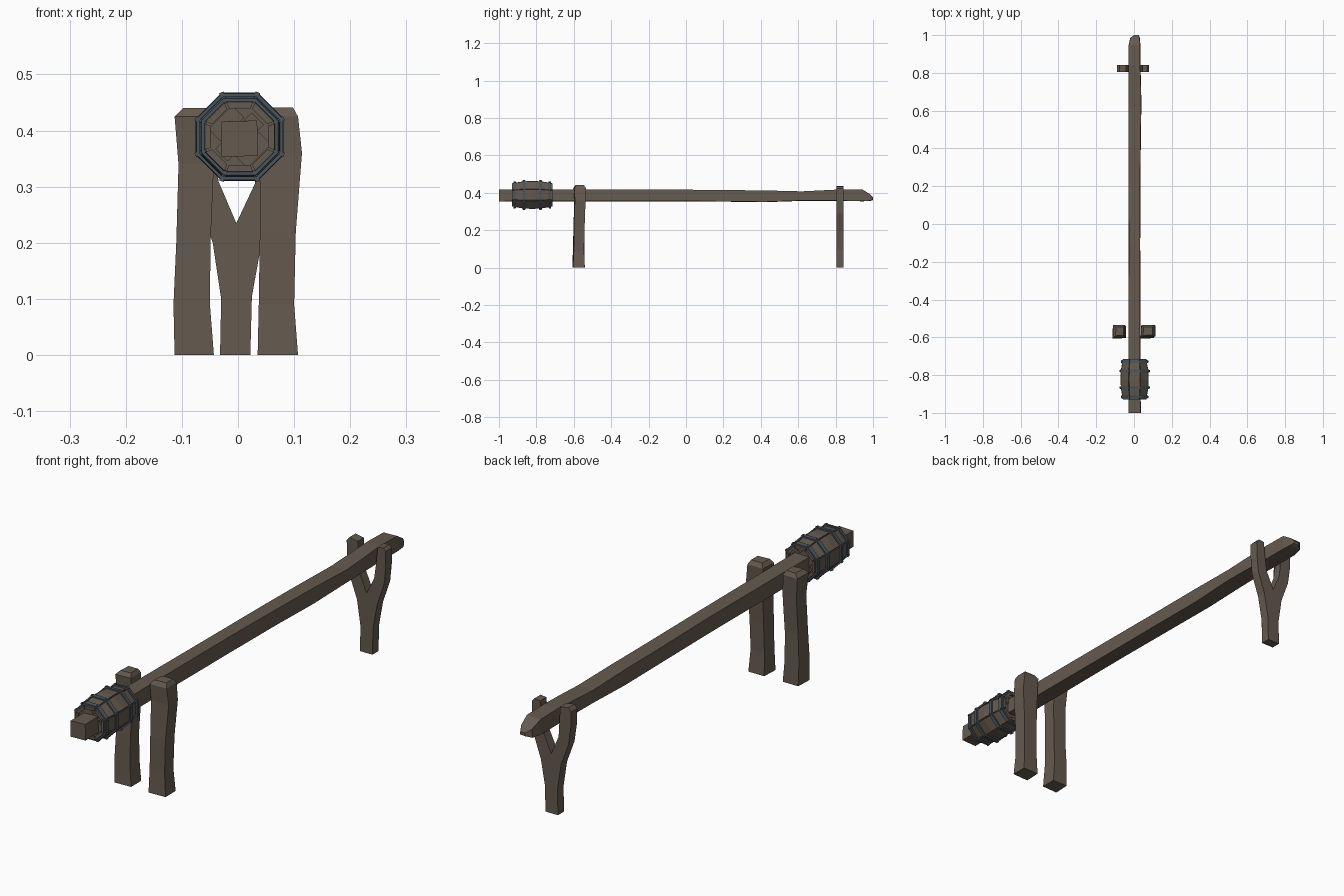
import bpy, bmesh, math
from mathutils import Vector

if "Cube" in bpy.data.objects:
    bpy.data.objects.remove(bpy.data.objects["Cube"])


def material(name, rgb):
    m = bpy.data.materials.new(name)
    m.diffuse_color = (*rgb, 1)
    m.use_nodes = True
    m.node_tree.nodes["Principled BSDF"].inputs["Base Color"].default_value = m.diffuse_color
    return m


WOOD = material("weathered wood", (0.130, 0.101, 0.077))
IRON = material("blue grey iron", (0.066, 0.090, 0.110))


def finish(name, bm, mat):
    bmesh.ops.recalc_face_normals(bm, faces=bm.faces)
    me = bpy.data.meshes.new(name)
    bm.to_mesh(me)
    bm.free()
    me.materials.append(mat)
    ob = bpy.data.objects.new(name, me)
    bpy.context.collection.objects.link(ob)
    return ob


def add_loft(bm, rings, closed=False):
    """Bridge rings of points; cap the ends, or close into a loop."""
    vs = [[bm.verts.new(p) for p in r] for r in rings]
    n = len(vs[0])
    pairs = list(zip(vs, vs[1:])) + ([(vs[-1], vs[0])] if closed else [])
    for a, b in pairs:
        for i in range(n):
            j = (i + 1) % n
            bm.faces.new((a[i], a[j], b[j], b[i]))
    if not closed:
        bm.faces.new(vs[0])
        bm.faces.new(vs[-1])


# Long beam with hewn, pointed back end: y, x0, x1, z0, z1
beam = [(-1.0, -.030, .036, .353, .418), (-.55, -.030, .034, .355, .419),
        (-.1, -.028, .033, .354, .418), (.2, -.030, .034, .353, .415),
        (.42, -.029, .036, .350, .413), (.62, -.030, .039, .357, .408),
        (.72, -.029, .038, .357, .413), (.84, -.029, .034, .356, .419),
        (.945, -.029, .034, .355, .417), (.985, -.020, .031, .356, .392),
        (1.0, .000, .024, .362, .376)]
bm = bmesh.new()
add_loft(bm, [[(a, y, c), (b, y, c + .002), (b - .002, y, d), (a + .001, y, d - .002)]
              for y, a, b, c, d in beam])
finish("long_beam", bm, WOOD)

# Pair of rough front posts: z, x0, x1, y0, y1
posts = {
    "left_post": [(0, -.113, -.043, -.607, -.541), (.09, -.115, -.050, -.605, -.543),
                  (.2, -.110, -.049, -.602, -.545), (.34, -.106, -.043, -.597, -.540),
                  (.425, -.113, -.047, -.603, -.536), (.440, -.098, -.055, -.592, -.545)],
    "right_post": [(0, .035, .107, -.607, -.541), (.09, .037, .100, -.603, -.545),
                   (.22, .039, .103, -.602, -.542), (.36, .039, .114, -.597, -.537),
                   (.425, .036, .107, -.600, -.535), (.441, .048, .098, -.590, -.545)]}
for name, rows in posts.items():
    bm = bmesh.new()
    add_loft(bm, [[(a, c, z), (b, c + .003, z), (b, d, z), (a + .003, d, z)]
                  for z, a, b, c, d in rows])
    finish(name, bm, WOOD)

# Forked back support cut from one outline (x, z)
fork = [(-.032, 0), (.022, 0), (.024, .1), (.042, .2), (.073, .29), (.080, .36), (.080, .422),
        (.070, .433), (.045, .430), (.038, .36), (.030, .305), (-.003, .235), (-.035, .31),
        (-.043, .36), (-.042, .430), (-.078, .436), (-.090, .422), (-.088, .36),
        (-.078, .29), (-.045, .2), (-.030, .1)]
bm = bmesh.new()
add_loft(bm, [[(x, y, z) for x, z in fork] for y in (.805, .843)])
bmesh.ops.triangulate(bm, faces=[f for f in bm.faces if len(f.verts) > 4])
finish("forked_support", bm, WOOD)

# Octagonal barrel around the front of the beam
CX, CY, CZ = .003, -.822, .389
HALF = .107


def apothem(y):
    """Bulging outside profile of the barrel."""
    return .075 - .013 * (abs(y - CY) / HALF) ** 2


def polar(r, ang, y):
    return Vector((CX + r * math.cos(ang), y, CZ + r * math.sin(ang)))


def octagon(ap, y):
    r = ap / math.cos(math.pi / 8)
    return [polar(r, math.pi / 8 + k * math.pi / 4, y) for k in range(8)]


# Staves, one per side, with narrow gaps
bm = bmesh.new()
half_ang = math.pi / 8 - .03
for k in range(8):
    mid = k * math.pi / 4
    rings = []
    for t in (-1, -.5, 0, .5, 1):
        y = CY + t * HALF
        o = apothem(y) / math.cos(half_ang)
        i = o - .012
        rings.append([polar(o, mid - half_ang, y), polar(o, mid + half_ang, y),
                      polar(i, mid + half_ang, y), polar(i, mid - half_ang, y)])
    add_loft(bm, rings)
finish("barrel_staves", bm, WOOD)

# Recessed core showing as both barrel heads
bm = bmesh.new()
add_loft(bm, [octagon(apothem(CY + t * HALF) - .005, CY + t * HALF)
              for t in (-.86, -.4, .4, .86)])
finish("barrel_core", bm, WOOD)

# Diagonal head boards on both ends
bm = bmesh.new()
for s in (-1, 1):
    for off, length in ((-.034, .030), (0, .046), (.034, .030)):
        rings = []
        for y in (CY + s * HALF * .84, CY + s * HALF * .91):
            ring = []
            for u, v in ((-1, -1), (1, -1), (1, 1), (-1, 1)):
                p, q = u * length, off + v * .0155
                c = math.sqrt(.5)
                ring.append((CX + c * (p - q), y, CZ + c * (p + q)))
            rings.append(ring)
        add_loft(bm, rings)
finish("barrel_head_boards", bm, WOOD)

# Iron hoops
bm = bmesh.new()
for d in (-.094, -.044, .044, .094):
    y0, y1 = CY + d - .007, CY + d + .007
    a0, a1 = apothem(y0), apothem(y1)
    add_loft(bm, [octagon(a0 - .003, y0), octagon(a0 + .005, y0),
                  octagon(a1 + .005, y1), octagon(a1 - .003, y1)], closed=True)
finish("barrel_hoops", bm, IRON)

# Small rivets where the hoops turn each corner
bm = bmesh.new()
for d in (-.094, -.044, .044, .094):
    y = CY + d
    r = (apothem(y) + .005) / math.cos(math.pi / 8)
    for k in range(8):
        a = math.pi / 8 + k * math.pi / 4
        add_loft(bm, [[polar(rr, a + s * .05, y + t * .005)
                       for s, t in ((-1, -1), (1, -1), (1, 1), (-1, 1))]
                      for rr in (r - .005, r + .0015)])
finish("hoop_rivets", bm, IRON)
